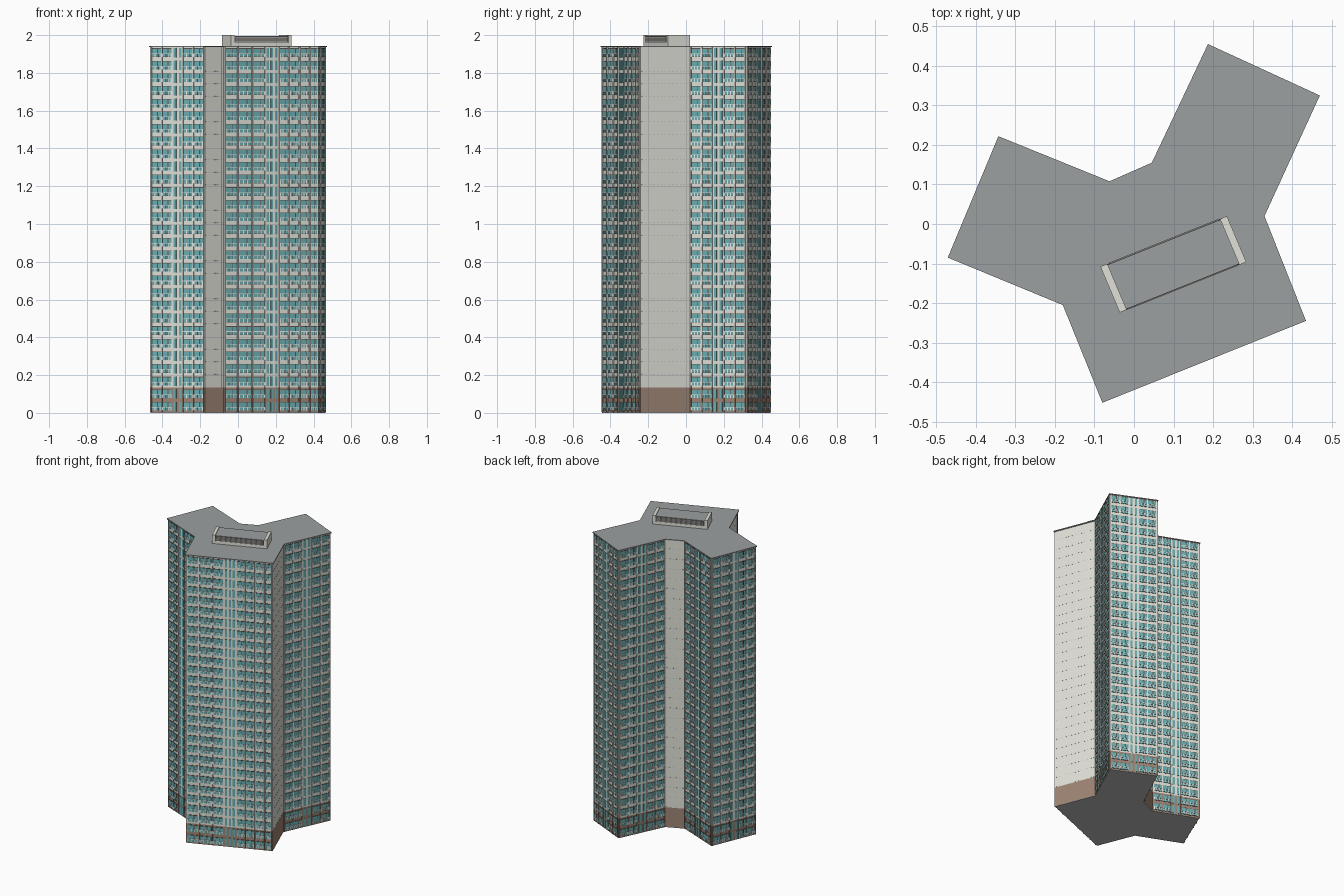
import bpy
from mathutils import Vector

cube = bpy.data.objects.get("Cube")
if cube:
    bpy.data.objects.remove(cube)


def material(name, rgb):
    m = bpy.data.materials.new(name)
    m.use_nodes = True
    m.diffuse_color = (*rgb, 1)
    m.node_tree.nodes["Principled BSDF"].inputs["Base Color"].default_value = (*rgb, 1)
    return m


WALL = material("soft white wall", (0.75, 0.75, 0.69))
BASE = material("brown base", (0.34, 0.23, 0.175))
GLASS = material("teal glass", (0.14, 0.42, 0.44))
DARK = material("dark brown frame", (0.12, 0.085, 0.07))
RAIL = material("white rail", (0.82, 0.82, 0.80))
ROOF = material("roof grey", (0.33, 0.35, 0.35))
UNDER = material("underside grey", (0.5, 0.485, 0.475))

UP = Vector((0, 0, 1))
FLOORS, TOP = 29, 1.94
STEP = TOP / FLOORS
BASE_TOP = 2 * STEP


class Part:
    """Collects boxes and prisms into one named mesh."""

    def __init__(self, name, mat):
        self.name, self.mat, self.verts, self.faces = name, mat, [], []

    def prism(self, points, z0, z1):
        n, k = len(points), len(self.verts)
        self.verts += [(p.x, p.y, z) for z in (z0, z1) for p in points]
        self.faces += [[k + i for i in reversed(range(n))], [k + n + i for i in range(n)]]
        self.faces += [[k + i, k + (i + 1) % n, k + n + (i + 1) % n, k + n + i] for i in range(n)]

    def plate(self, wall, s0, s1, z0, z1, out, inner=-0.002):
        origin, along, normal, _ = wall
        corners = [origin + along * s + normal * d
                   for s, d in ((s0, inner), (s0, out), (s1, out), (s1, inner))]
        self.prism(corners[::-1] if along.cross(normal).z > 0 else corners[1:3] + [corners[3], corners[0]],
                   z0, z1)

    def finish(self):
        mesh = bpy.data.meshes.new(self.name)
        mesh.from_pydata(self.verts, [], self.faces)
        mesh.materials.append(self.mat)
        obj = bpy.data.objects.new(self.name, mesh)
        bpy.context.collection.objects.link(obj)


def wall_between(a, b):
    along = (b - a).normalized()
    return a, along, along.cross(UP), (b - a).length


def walls_of(points):
    return [wall_between(p, points[(i + 1) % len(points)]) for i, p in enumerate(points)]


def inset(points, d):
    """Move every side inward by d with mitred corners."""
    normals = [w[2] for w in walls_of(points)]
    return [p - (normals[i - 1] + normals[i]) * d / (1 + normals[i - 1].dot(normals[i]))
            for i, p in enumerate(points)]


# Three-winged footprint, counter-clockwise from the front corner
outline = [Vector((x, y, 0)) for x, y in (
    (-0.08, -0.452), (0.435, -0.245), (0.33, 0.02), (0.47, 0.325), (0.187, 0.455),
    (0.045, 0.155), (-0.062, 0.108), (-0.343, 0.222), (-0.471, -0.085), (-0.18, -0.205))]
body = inset(outline, 0.006)
walls = walls_of(body)
PLAIN = {1, 5, 9}

tower = Part("tower_walls", WALL)
tower.prism(body, BASE_TOP, TOP - 0.004)
base = Part("base_walls", BASE)
base.prism(body, 0.004, BASE_TOP)
underside = Part("underside", UNDER)
underside.prism(body, 0, 0.004)
roof = Part("roof_slab", ROOF)
roof.prism(outline, TOP - 0.004, TOP + 0.002)

surround = Part("window_surrounds", DARK)
glass = Part("window_glass", GLASS)
rails = Part("balcony_rails", RAIL)
piers = Part("wall_piers", WALL)
base_piers = Part("base_piers", BASE)
vents = Part("wall_vents", ROOF)
seams = Part("wall_seams", DARK)

# Window bays as fractions of the wall length: wide balconies around a narrow core
LONG_BAYS = [(.02, .14), (.16, .295), (.31, .43), (.45, .475), (.495, .52), (.54, .565),
             (.59, .68), (.695, .79), (.81, .9), (.915, .985)]
SHORT_BAYS = [(.03, .2), (.22, .39), (.43, .475), (.525, .57), (.61, .78), (.8, .97)]


def narrow_window(wall, s0, s1, z):
    glass.plate(wall, s0, s1, z + 0.12 * STEP, z + 0.88 * STEP, 0.003)


def balcony(wall, s0, s1, z):
    z0, z1 = z + 0.17 * STEP, z + 0.86 * STEP
    surround.plate(wall, s0, s1, z0, z1, 0.002)
    glass.plate(wall, s0 + 0.001, s1 - 0.001, z0 + 0.001, z1 - 0.003, 0.0035)
    # Slim dark divider, rail bar and upright posts
    mid = s0 + (s1 - s0) * 0.62
    surround.plate(wall, mid - 0.002, mid + 0.002, z0, z1, 0.004)
    rail_top = z0 + 0.4 * (z1 - z0)
    rails.plate(wall, s0, s1, rail_top - 0.002, rail_top + 0.001, 0.006, 0.003)
    posts = 4
    for i in range(posts):
        s = s0 + (s1 - s0 - 0.004) * i / (posts - 1)
        rails.plate(wall, s, s + 0.004, z0, rail_top - 0.002, 0.0055, 0.003)


for index, wall in enumerate(walls):
    length = wall[3]
    if index in PLAIN:
        # Rows of small thin vents at each floor joint
        count = round(length / 0.021)
        for floor in range(2, FLOORS):
            z = floor * STEP
            for i in range(count):
                s = (i + 0.5) * length / count
                vents.plate(wall, s - 0.003, s + 0.003, z + 0.002, z + 0.004, 0.001)
        continue
    for f0, f1 in (SHORT_BAYS if index else LONG_BAYS):
        s0, s1 = f0 * length, f1 * length
        wide = f1 - f0 > 0.05
        for floor in range(FLOORS):
            (balcony if wide else narrow_window)(wall, s0, s1, floor * STEP)
        if wide:
            # Full-height piers on both sides of the balcony stack
            for s in (s0 - 0.003, s1):
                base_piers.plate(wall, s, s + 0.003, 0.004, BASE_TOP, 0.006)
                piers.plate(wall, s, s + 0.003, BASE_TOP, TOP - 0.004, 0.006)

# Vertical joints on the plain front return wall
for f in (0.36, 0.92):
    s = f * walls[9][3]
    seams.plate(walls[9], s - 0.002, s + 0.002, BASE_TOP, TOP - 0.004, 0.001)

# Rooftop plant room: low body, louvred long sides and two raised end walls
corners = [Vector((x, y, 0)) for x, y in
           ((-0.036, -0.224), (0.284, -0.096), (0.235, 0.02), (-0.085, -0.108))]
plant_frame = Part("plant_room_frame", WALL)
plant_roof = Part("plant_room_roof", ROOF)
louvres = Part("plant_room_louvres", DARK)
slats = Part("plant_room_slats", ROOF)
end_walls = Part("plant_room_end_walls", WALL)
plant_frame.prism(inset(corners, 0.004), TOP, 1.99)
plant_roof.prism(inset(corners, 0.002), 1.992, 1.996)
plant_walls = walls_of(corners)
for side in plant_walls[::2]:
    length = side[3]
    plant_frame.plate(side, 0, length, TOP, 1.962, 0, -0.01)
    louvres.plate(side, 0.018, length - 0.018, 1.962, 1.992, -0.001, -0.01)
    for k in range(4):
        z = 1.9645 + k * 0.007
        slats.plate(side, 0.024, length - 0.024, z, z + 0.004, 0.001, -0.004)
for end in plant_walls[1::2]:
    end_walls.plate(end, 0, end[3], TOP, 2.0, 0, -0.019)

for part in (tower, base, underside, roof, surround, glass, rails, piers, base_piers, vents,
             seams, plant_frame, plant_roof, louvres, slats, end_walls):
    part.finish()
